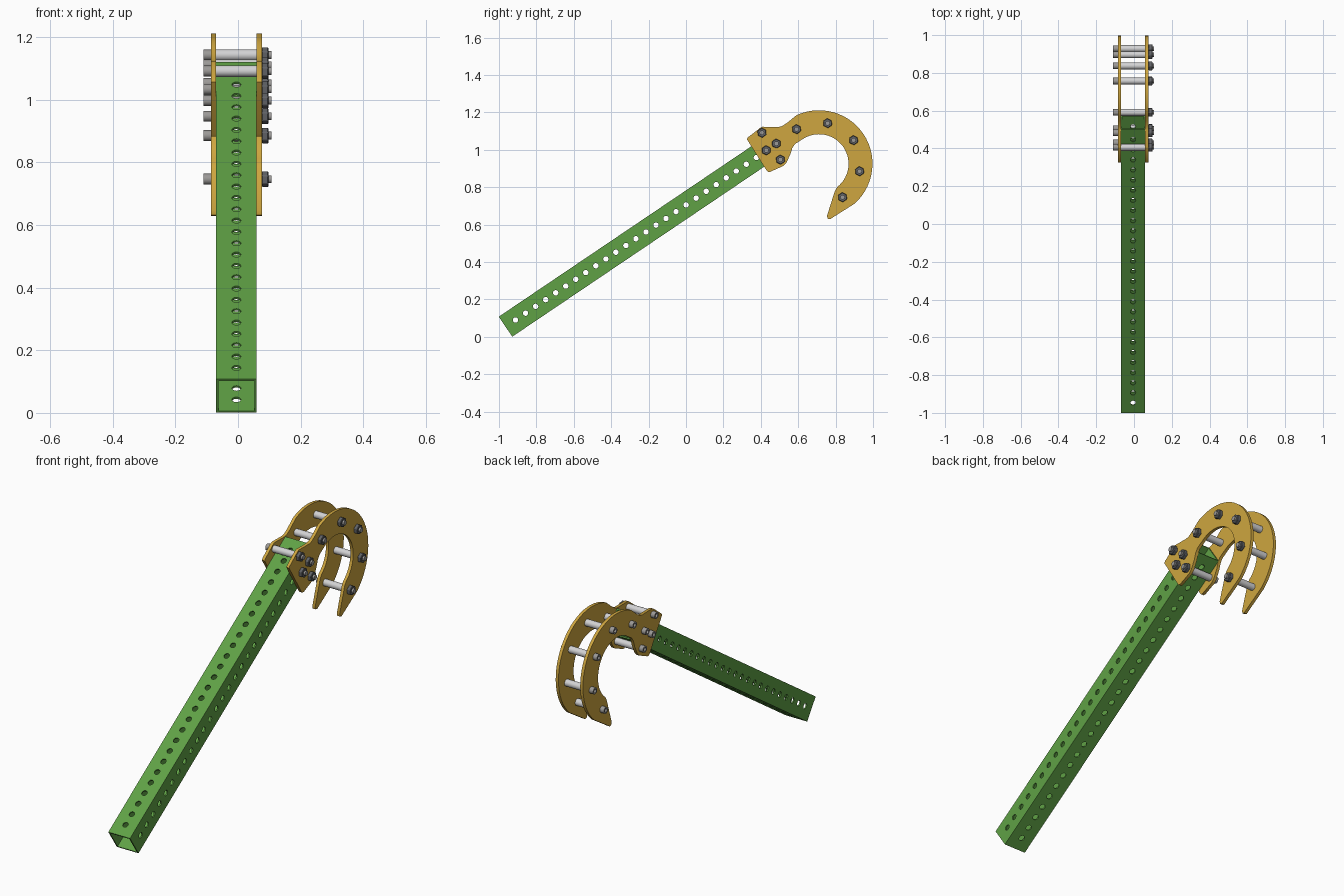
import bpy, bmesh
from math import radians, cos, sin, pi
from mathutils import Matrix, Vector

if "Cube" in bpy.data.objects:
    bpy.data.objects.remove(bpy.data.objects["Cube"])


def material(name, rgb):
    m = bpy.data.materials.new(name)
    m.use_nodes = True
    m.diffuse_color = (*rgb, 1)
    m.node_tree.nodes["Principled BSDF"].inputs["Base Color"].default_value = (*rgb, 1)
    return m


GREEN = material("green paint", (0.115, 0.355, 0.06))
GOLD = material("gold plate", (0.62, 0.38, 0.05))
SILVER = material("light spacer", (0.65, 0.65, 0.66))
STEEL = material("bolt steel", (0.33, 0.32, 0.31))
DARK = material("dark nut", (0.12, 0.125, 0.135))


def finish(name, bm, mat, smooth=True):
    bmesh.ops.recalc_face_normals(bm, faces=bm.faces[:])
    mesh = bpy.data.meshes.new(name)
    bm.to_mesh(mesh)
    bm.free()
    mesh.materials.append(mat)
    ob = bpy.data.objects.new(name, mesh)
    bpy.context.collection.objects.link(ob)
    if smooth:
        smooth_object(ob)
    return ob


def activate(ob):
    bpy.ops.object.select_all(action='DESELECT')
    ob.select_set(True)
    bpy.context.view_layer.objects.active = ob


def smooth_object(ob):
    activate(ob)
    bpy.ops.object.shade_smooth_by_angle(angle=radians(32))


def rod(bm, x0, x1, r, y=0, z=0, sides=20, turn=0):
    """Cylinder along x; returns its vertices."""
    mat = (Matrix.Translation(((x0 + x1) / 2, y, z)) @ Matrix.Rotation(turn, 4, 'X')
           @ Matrix.Rotation(pi / 2, 4, 'Y'))
    return bmesh.ops.create_cone(bm, cap_ends=True, segments=sides, radius1=r, radius2=r,
                                 depth=x1 - x0, matrix=mat)["verts"]


# Shared dimensions
TILT = radians(34)
MID = -0.005            # centre plane of the tube
HALF = 0.0645           # half width of the tube
WALL = 0.007
PITCH = 0.0647          # hole spacing
COUNT = 28
LENGTH = PITCH * COUNT
THICK = 0.0165          # side plates

# Square tube: a square ring extruded along y
bm = bmesh.new()
corners = ((-1, -1), (1, -1), (1, 1), (-1, 1))
rings = [[bm.verts.new((a * h, y, b * h)) for a, b in corners]
         for h, y in ((HALF, 0), (HALF, LENGTH), (HALF - WALL, LENGTH), (HALF - WALL, 0))]
for i in range(4):
    r, s = rings[i], rings[(i + 1) % 4]
    for j in range(4):
        k = (j + 1) % 4
        bm.faces.new((r[j], r[k], s[k], s[j]))
tube = finish("square_tube", bm, GREEN, smooth=False)

# Rows of holes through both pairs of walls
for label, quarter in (("side", 0), ("top", pi / 2)):
    bm = bmesh.new()
    for n in range(1, COUNT):
        rod(bm, -0.1, 0.1, 0.0145, y=n * PITCH, sides=16)
    bm.transform(Matrix.Rotation(quarter, 4, 'Y'))
    cutter = finish(label + "_hole_cutter", bm, GREEN, smooth=False)
    cutter.hide_render = True
    mod = tube.modifiers.new(label + "_holes", 'BOOLEAN')
    mod.operation = 'DIFFERENCE'
    mod.solver = 'EXACT'
    mod.object = cutter
    activate(tube)
    bpy.ops.object.modifier_apply(modifier=mod.name)
    bpy.data.objects.remove(cutter)
smooth_object(tube)
tube.location = (MID, -0.965, 0.054)
tube.rotation_euler.x = TILT

# Hook plate outline: clamp end, outer arc, tip, inner arc, throat
CENTRE = Vector((0.711, 0.925))


def arc(radius, start, end, steps=28):
    for i in range(steps + 1):
        a = radians(start + (end - start) * i / steps)
        yield CENTRE + radius * Vector((cos(a), sin(a)))


outline = [(0.325, 1.057), (0.331, 1.066), (0.398, 1.118), (0.41, 1.123), (0.495, 1.122),
           (0.515, 1.127), (0.545, 1.147), (0.57, 1.168)]
outline += arc(0.286, 115, -48)
outline += [(0.785, 0.638), (0.77, 0.628), (0.757, 0.632), (0.754, 0.647), (0.796, 0.78)]
outline += arc(0.158, -52, 123)
outline += [(0.582, 1.03), (0.568, 1.008), (0.558, 0.975), (0.536, 0.93), (0.52, 0.913),
            (0.45, 0.882), (0.438, 0.882), (0.43, 0.89)]

for name, x in (("right_hook_plate", MID - HALF - THICK), ("left_hook_plate", MID + HALF)):
    bm = bmesh.new()
    face = bm.faces.new([bm.verts.new((x, y, z)) for y, z in outline])
    new = bmesh.ops.extrude_face_region(bm, geom=[face])["geom"]
    bmesh.ops.translate(bm, vec=(THICK, 0, 0),
                        verts=[v for v in new if isinstance(v, bmesh.types.BMVert)])
    finish(name, bm, GOLD)

# Bolt positions: two pass through the tube, the rest carry spacers
tube_bolts = [(0.429, 0.997), (0.483, 1.033)]
spacer_bolts = [(0.406, 1.091), (0.505, 0.947), (0.591, 1.11), (0.757, 1.142),
                (0.896, 1.051), (0.928, 0.885), (0.837, 0.746)]
OUT_R = MID - HALF - THICK
OUT_L = MID + HALF + THICK


def bolt(number, y, z):
    # shank with a round head that has a hexagonal socket
    bm = bmesh.new()
    rod(bm, OUT_R, 0.107, 0.0125, y, z)
    head = rod(bm, -0.11, OUT_R, 0.0175, y, z, sides=24)
    cap = min({f for v in head for f in v.link_faces}, key=lambda f: f.calc_center_median().x)
    bmesh.ops.inset_individual(bm, faces=[cap], thickness=0.008)
    bmesh.ops.translate(bm, vec=(0.012, 0, 0), verts=bmesh.ops.extrude_discrete_faces(
        bm, faces=[cap])["faces"][0].verts[:])
    finish(f"bolt_{number}", bm, STEEL)
    # hexagonal nut with softened corners
    bm = bmesh.new()
    rod(bm, OUT_L, 0.097, 0.026, y, z, sides=6, turn=TILT)
    bmesh.ops.bevel(bm, geom=bm.edges[:], offset=0.0025, segments=1, affect='EDGES')
    finish(f"nut_{number}", bm, DARK, smooth=False)


for i, (y, z) in enumerate(tube_bolts + spacer_bolts, 1):
    bolt(i, y, z)
for i, (y, z) in enumerate(spacer_bolts, 1):
    bm = bmesh.new()
    rod(bm, MID - HALF, MID + HALF, 0.0185, y, z, sides=24)
    finish(f"spacer_{i}", bm, SILVER)
